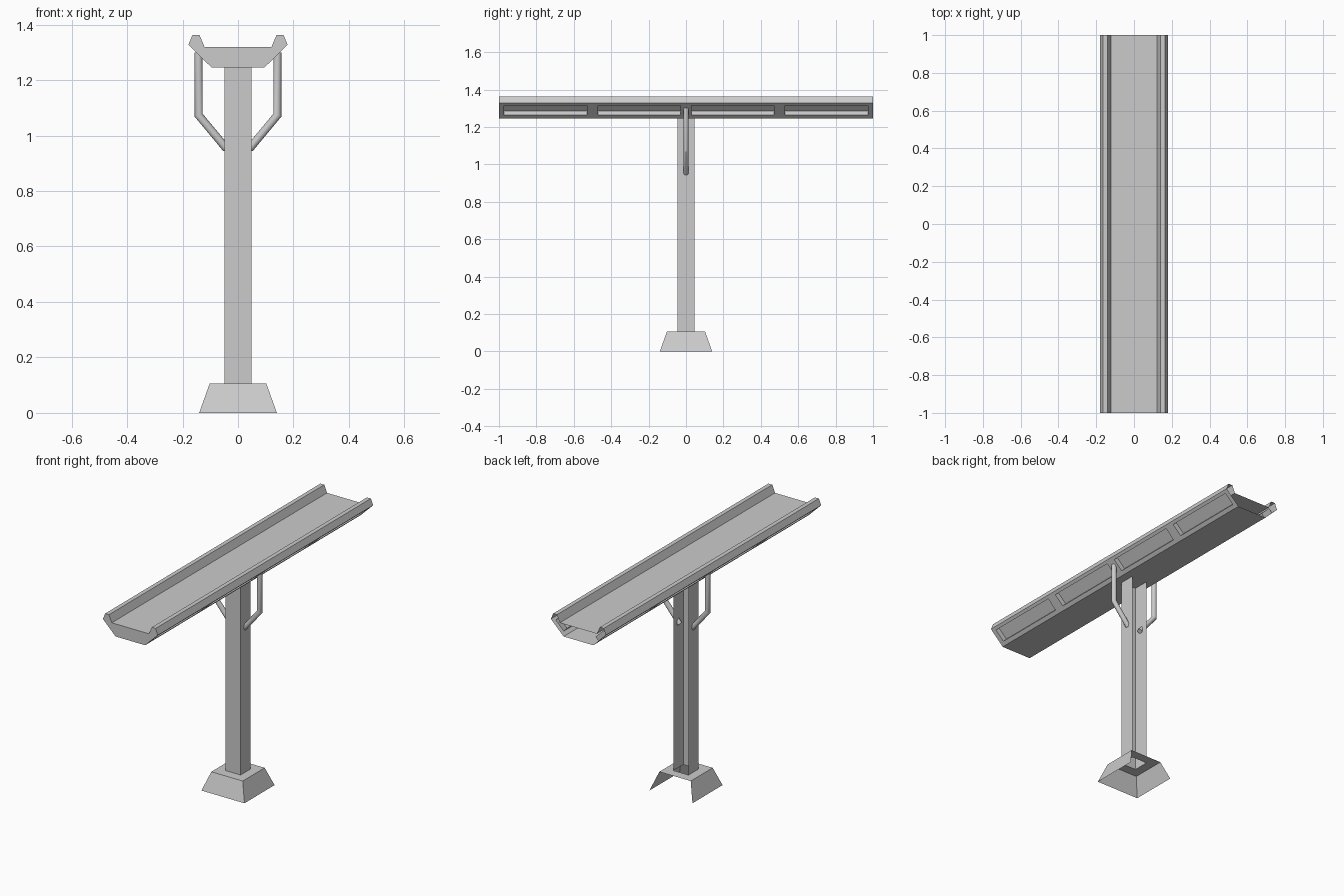
import bpy, bmesh, math
from mathutils import Vector

cube = bpy.data.objects.get("Cube")
if cube:
    bpy.data.objects.remove(cube, do_unlink=True)

grey = bpy.data.materials.new("concrete grey")
grey.use_nodes = True
grey.diffuse_color = (0.6, 0.6, 0.6, 1)
grey.node_tree.nodes["Principled BSDF"].inputs["Base Color"].default_value = (0.6, 0.6, 0.6, 1)


def finish(name, bm, smooth=False):
    bmesh.ops.remove_doubles(bm, verts=bm.verts, dist=0.0001)
    bmesh.ops.recalc_face_normals(bm, faces=bm.faces)
    mesh = bpy.data.meshes.new(name)
    bm.to_mesh(mesh)
    bm.free()
    mesh.materials.append(grey)
    ob = bpy.data.objects.new(name, mesh)
    bpy.context.collection.objects.link(ob)
    if smooth:
        bpy.ops.object.select_all(action='DESELECT')
        ob.select_set(True)
        bpy.context.view_layer.objects.active = ob
        bpy.ops.object.shade_smooth_by_angle(angle=math.radians(35))
    return ob


def face(bm, points):
    return bm.faces.new([bm.verts.new(p) for p in points])


def rect(x, y, z):
    """Corners ordered so the last side (corner 2 to 3) is the back."""
    return [Vector(p) for p in ((-x, -y, z), (x, -y, z), (x, y, z), (-x, y, z))]


def walls(bm, low, high, sides):
    for i in sides:
        j = (i + 1) % 4
        face(bm, (low[i], low[j], high[j], high[i]))


OPEN_BACK = (0, 1, 3)
COL_X, COL_Y, BASE_TOP, TRAY_LOW = 0.049, 0.046, 0.106, 1.246

# Base: tapered skirt, open at the back and bottom, with a hole for the column
bm = bmesh.new()
top = rect(0.102, 0.102, BASE_TOP)
walls(bm, rect(0.14, 0.14, 0), top, OPEN_BACK)
walls(bm, top, rect(COL_X, COL_Y, BASE_TOP), range(4))
finish("base", bm)

# Column: channel open at the back
bm = bmesh.new()
walls(bm, rect(COL_X, COL_Y, BASE_TOP), rect(COL_X, COL_Y, TRAY_LOW), OPEN_BACK)
finish("column", bm)

# Tray: trough profile swept along y, with recessed slots in the sloping flanks
foot, brim = Vector((0.096, 0, TRAY_LOW)), Vector((0.179, 0, 1.327))
flank = [foot.lerp(brim, t) for t in (0, 0.21, 0.84, 1)]
lip = [Vector(p) for p in ((0.164, 0, 1.363), (0.139, 0, 1.363), (0.121, 0, 1.32))]
half = flank + lip
mirror = [Vector((-p.x, 0, p.z)) for p in reversed(half)]
profile = half + mirror
SLOT = 1                                  # profile edge holding the slots
slot_edges = (SLOT, len(profile) - 2 - SLOT)
marks = (0.03, 0.47, 0.53, 0.973, 1)
breaks = [-m for m in reversed(marks)] + list(marks)
inward = Vector((-(brim.z - foot.z), 0, brim.x - foot.x)).normalized() * 0.03

bm = bmesh.new()
for i, p in enumerate(profile):
    q = profile[(i + 1) % len(profile)]
    for k in range(len(breaks) - 1):
        a, b = Vector((0, breaks[k], 0)), Vector((0, breaks[k + 1], 0))
        outer = [p + a, q + a, q + b, p + b]
        if i in slot_edges and k % 2 == 1:
            push = inward if p.x > 0 else Vector((-inward.x, 0, inward.z))
            inner = [v + push for v in outer]
            walls(bm, outer, inner, range(4))
            face(bm, inner)
        else:
            face(bm, outer)
face(bm, [p + Vector((0, -1, 0)) for p in profile])   # front end cap
finish("tray", bm)


# Struts: round bars with a mitred elbow, from column side to tray flank
def strut(name, side, radius=0.0145, sides=12):
    path = [Vector((side * x, 0, z)) for x, z in ((0.041, 0.952), (0.1425, 1.074), (0.1425, 1.3))]
    d0, d1 = (path[1] - path[0]).normalized(), (path[2] - path[1]).normalized()
    bm = bmesh.new()
    rings = []
    for point, before, after in zip(path, (d0, d0, d1), (d0, d1, d1)):
        along = (before + after).normalized()
        across = Vector((along.z, 0, -along.x)) / along.dot(before)
        angles = [math.tau * n / sides for n in range(sides)]
        rings.append([bm.verts.new(point + radius * (across * math.cos(t) + Vector((0, math.sin(t), 0))))
                      for t in angles])
    for r, s in zip(rings, rings[1:]):
        for n in range(sides):
            m = (n + 1) % sides
            bm.faces.new((r[n], r[m], s[m], s[n]))
    bm.faces.new(rings[0])
    bm.faces.new(rings[-1])
    finish(name, bm, smooth=True)


strut("left_strut", 1)
strut("right_strut", -1)
